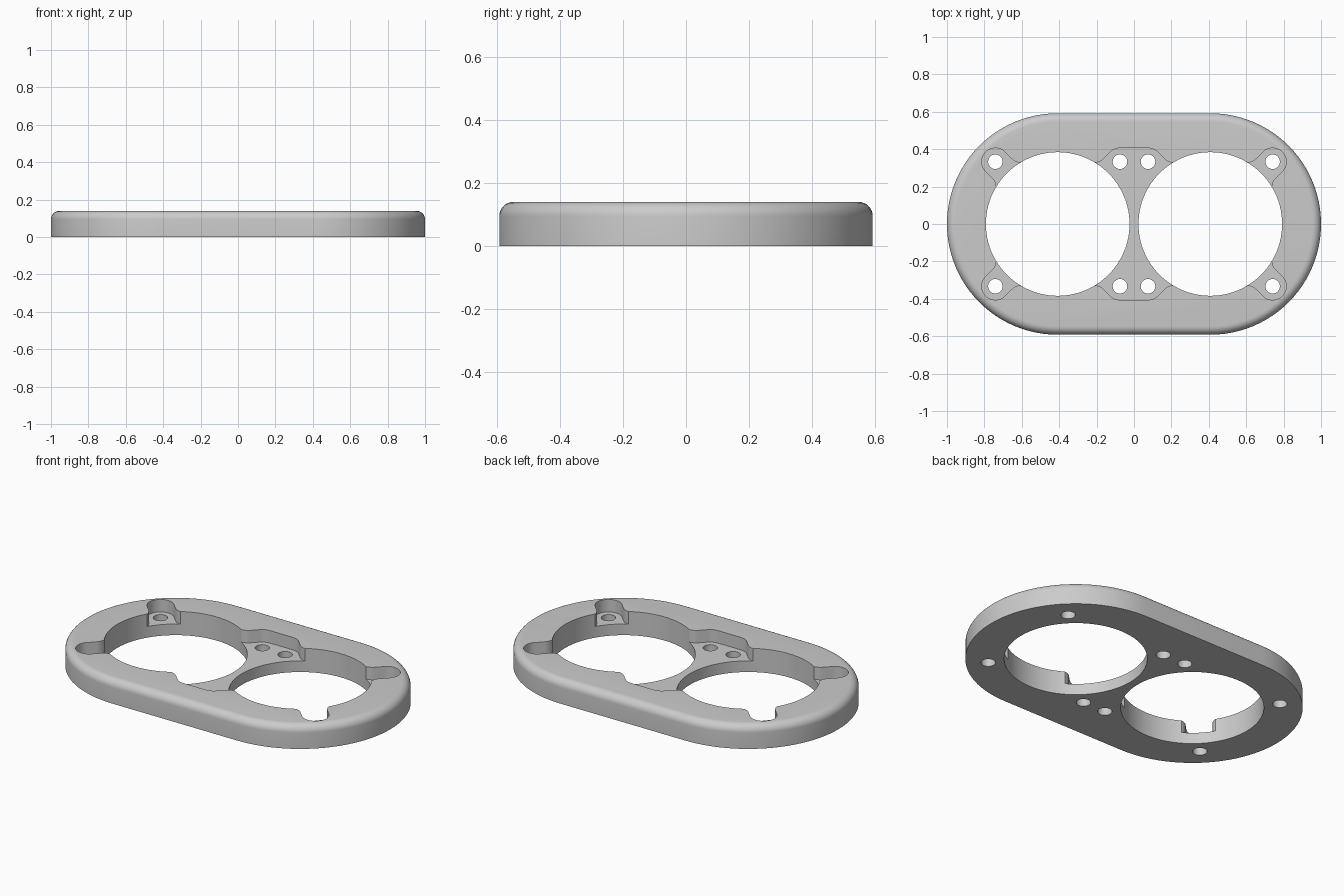
import bpy
import bmesh
from math import sin, cos, pi, radians
from mathutils import Vector

cube = bpy.data.objects.get("Cube")
if cube:
    bpy.data.objects.remove(cube, do_unlink=True)

HEIGHT = 0.14
FLOOR = 0.066        # floor of the screw pockets
CENTRE = 0.408       # x of each opening's centre
OUTER = 0.592        # radius of the rounded ends
FILLET = 0.045
BORE = 0.384
SCREW = 0.039
BOLT = 0.333         # screw offset from the opening's centre
POCKET = 0.073       # pocket radius round each screw
FLARE = 0.065        # rounding where a pocket meets the opening

grey = bpy.data.materials.new("light grey")
grey.use_nodes = True
colour = (0.6, 0.6, 0.6, 1)
grey.diffuse_color = colour
grey.node_tree.nodes["Principled BSDF"].inputs["Base Color"].default_value = colour


def arc(centre, radius, start, end, steps):
    """Points on an arc, angles in degrees."""
    angles = [radians(start + (end - start) * i / steps) for i in range(steps + 1)]
    return [Vector((centre[0] + radius * cos(a), centre[1] + radius * sin(a))) for a in angles]


def loft(name, rings):
    """Closed solid through rings given as (outline, z)."""
    bm = bmesh.new()
    loops = [[bm.verts.new((p.x, p.y, z)) for p in outline] for outline, z in rings]
    count = len(loops[0])
    for low, high in zip(loops, loops[1:]):
        for i in range(count):
            j = (i + 1) % count
            bm.faces.new((low[i], low[j], high[j], high[i]))
    bm.faces.new(loops[0])
    bm.faces.new(loops[-1])
    bmesh.ops.recalc_face_normals(bm, faces=bm.faces)
    mesh = bpy.data.meshes.new(name)
    bm.to_mesh(mesh)
    bm.free()
    mesh.materials.append(grey)
    obj = bpy.data.objects.new(name, mesh)
    bpy.context.collection.objects.link(obj)
    return obj


def stadium(radius):
    return arc((CENTRE, 0), radius, -90, 90, 48) + arc((-CENTRE, 0), radius, 90, 270, 48)


def circle(x, y, radius, steps):
    return arc((x, y), radius, 0, 360, steps)[:-1]


# Plate with a rounded top edge
rings = [(stadium(OUTER), 0)]
for i in range(9):
    a = pi / 2 * i / 8
    rings.append((stadium(OUTER - FILLET * (1 - cos(a))), HEIGHT - FILLET * (1 - sin(a))))
plate = loft("mounting_plate", rings)

cutters = []


def cut(name, outline, low):
    obj = loft(name, [(outline, low), (outline, HEIGHT + 0.1)])
    obj.hide_render = True
    cutters.append(obj)


# One side of a pocket: half the round end, straight wall, flared mouth
# (local frame: first axis points towards the opening's centre)
flare = arc((0.053, POCKET + FLARE), FLARE, -90, -45, 6)
side = arc((0, 0), POCKET, 180, 90, 12) + flare + [Vector((0.25, flare[-1].y))]
pocket = side + [Vector((p.x, -p.y)) for p in reversed(side[1:])]

for sx in (-1, 1):
    # Large openings
    cut("opening_cutter", circle(sx * CENTRE, 0, BORE, 96), -0.1)
    for sy in (-1, 1):
        # Outer corner pockets
        x, y = sx * (CENTRE + BOLT), sy * BOLT
        u = Vector((-sx, -sy)).normalized()
        v = Vector((-u.y, u.x))
        cut("pocket_cutter", [Vector((x, y)) + u * p.x + v * p.y for p in pocket], FLOOR)
        # Screw holes
        for bx in (x, sx * (CENTRE - BOLT)):
            cut("screw_cutter", circle(bx, y, SCREW, 32), -0.1)

# Shared centre pocket, from one quarter mirrored four ways
bolt = Vector((CENTRE - BOLT, BOLT))
u = Vector((1, -1)).normalized()
v = Vector((1, 1)).normalized()
quarter = arc(bolt, POCKET, 90, 45, 6)
quarter += [bolt + u * p.x + v * p.y for p in flare]
quarter.append(Vector((0.3, 0.2)))
right = quarter + [Vector((p.x, -p.y)) for p in reversed(quarter)]
cut("centre_pocket_cutter", right + [Vector((-p.x, p.y)) for p in reversed(right)], FLOOR)

# Cut everything out of the plate
for obj in cutters:
    mod = plate.modifiers.new(obj.name, 'BOOLEAN')
    mod.operation = 'DIFFERENCE'
    mod.solver = 'EXACT'
    mod.object = obj
bpy.context.view_layer.update()
graph = bpy.context.evaluated_depsgraph_get()
result = bpy.data.meshes.new_from_object(plate.evaluated_get(graph))
plate.modifiers.clear()
plate.data = result
result.materials.clear()
result.materials.append(grey)
for poly in result.polygons:
    poly.material_index = 0
for obj in cutters:
    bpy.data.objects.remove(obj, do_unlink=True)

# Smooth walls, sharp rims
bpy.ops.object.select_all(action='DESELECT')
plate.select_set(True)
bpy.context.view_layer.objects.active = plate
bpy.ops.object.shade_smooth_by_angle(angle=radians(30))
